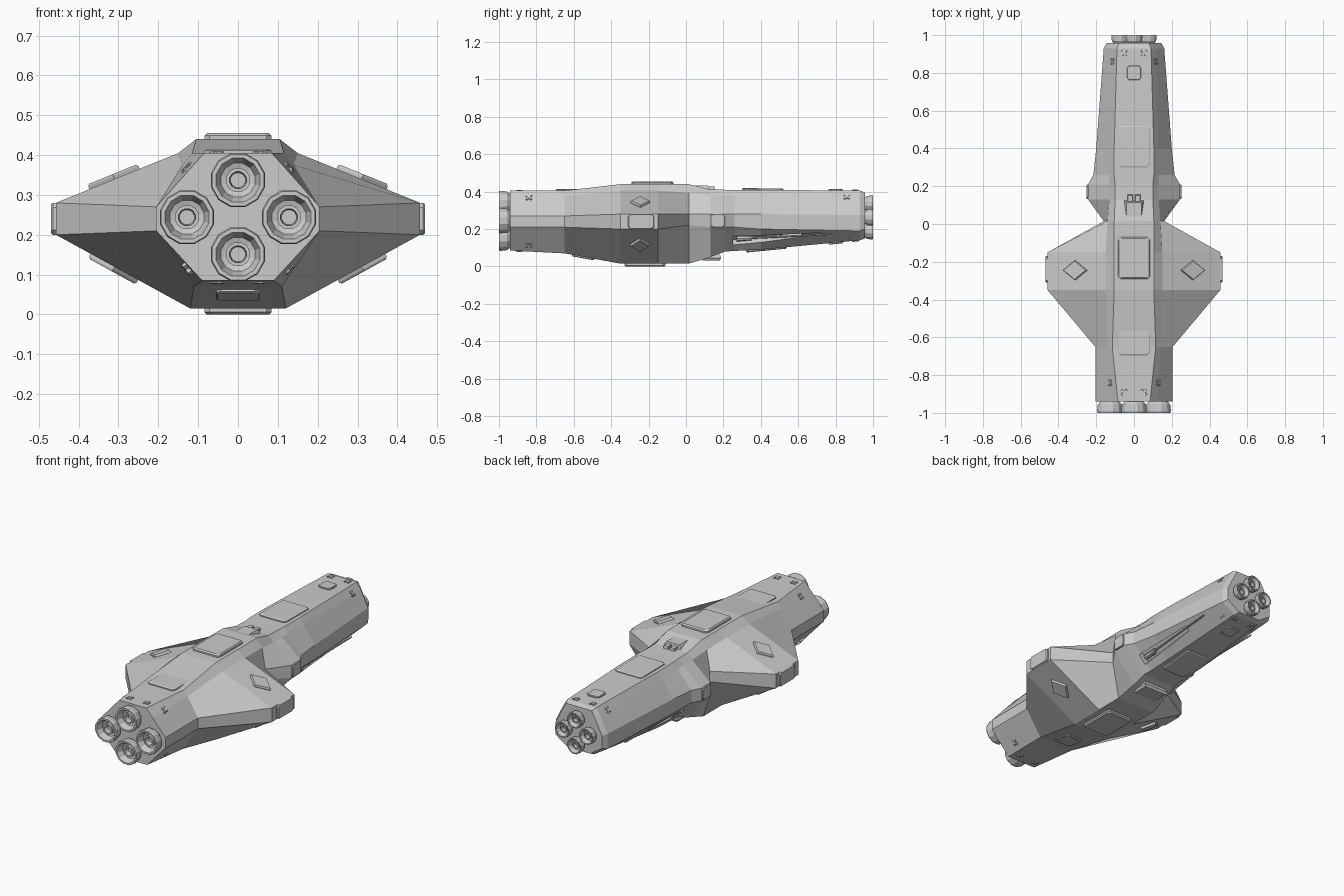
import bpy, bmesh, math
from mathutils import Vector
from mathutils.bvhtree import BVHTree

if "Cube" in bpy.data.objects:
    bpy.data.objects.remove(bpy.data.objects["Cube"])


def finish(name, bm):
    bmesh.ops.recalc_face_normals(bm, faces=bm.faces)
    me = bpy.data.meshes.new(name)
    bm.to_mesh(me)
    bm.free()
    ob = bpy.data.objects.new(name, me)
    bpy.context.collection.objects.link(ob)
    return ob


def loft(bm, rings, caps=True):
    loops = [[bm.verts.new(p) for p in r] for r in rings]
    for a, b in zip(loops, loops[1:]):
        for i in range(len(a)):
            j = (i + 1) % len(a)
            bm.faces.new((a[i], a[j], b[j], b[i]))
    if caps:
        bm.faces.new(loops[0])
        bm.faces.new(loops[-1])


# Hull: ten-sided sections along y
# y, top half width, top z, shoulder x, shoulder z, side x, side upper z, side lower z, bottom half width, bottom z
SECTIONS = [
    (-.94, .085, .405, .125, .36, .205, .27, .21, .09, .085),
    (-.65, .115, .405, .14, .375, .205, .27, .21, .11, .07),
    (-.35, .105, .44, .15, .405, .457, .28, .20, .12, .015),
    (-.15, .105, .44, .15, .405, .457, .28, .20, .12, .015),
    (.015, .105, .44, .14, .395, .16, .28, .22, .12, .015),
    (.13, .10, .412, .13, .38, .243, .28, .21, .11, .05),
    (.21, .10, .41, .13, .378, .243, .28, .21, .105, .08),
    (.26, .105, .41, .13, .38, .215, .28, .21, .10, .083),
    (.40, .105, .41, .13, .378, .20, .28, .20, .10, .09),
    (.93, .09, .405, .115, .365, .16, .275, .19, .08, .14),
    (.957, .08, .395, .10, .36, .145, .27, .20, .07, .15),
]
rings = []
for y, wt, zt, wh, zh, ws, zu, zl, wb, zb in SECTIONS:
    half = [(wt, zt), (wh, zh), (ws, zu), (ws, zl), (wb, zb)]
    rings.append([(x, y, z) for x, z in half] + [(-x, y, z) for x, z in reversed(half)])
bm = bmesh.new()
loft(bm, rings)
bm.normal_update()
surface = BVHTree.FromBMesh(bm)
hull = finish("hull", bm)


def plate(name, start, direction, outlines, low=-.006, high=.008, inset=.93, both=False):
    """Raised plate sitting on the hull where a ray from start lands."""
    d = Vector(direction).normalized()
    p, n, _, _ = surface.ray_cast(Vector(start), d)
    if n.dot(d) > 0:
        n = -n
    v = (Vector((0, 1, 0)) - n * n.y).normalized()
    u = v.cross(n)
    bm = bmesh.new()
    for s in ((1, -1) if both else (1,)):
        for o in outlines:
            cu = sum(q[0] for q in o) / len(o)
            cv = sum(q[1] for q in o) / len(o)
            rr = []
            for h, k in ((low, 1), (high * .6, 1), (high, inset)):
                pts = [p + u * (cu + (a - cu) * k) + v * (cv + (b - cv) * k) + n * h for a, b in o]
                rr.append([(q.x * s, q.y, q.z) for q in pts])
            loft(bm, rr)
    return finish(name, bm)


def rect(a, b, c=.012, ov=0):
    pts = [(a, b - c), (a - c, b), (c - a, b), (-a, b - c), (-a, c - b), (c - a, -b), (a - c, -b), (a, c - b)]
    return [(x, y + ov) for x, y in pts]


def bar(angle, length=.019, width=.005):
    c, s = math.cos(angle), math.sin(angle)
    return [(x * c - y * s, x * s + y * c) for x, y in
            ((length, width), (-length, width), (-length, -width), (length, -width))]


DOWN, UP = (0, 0, -1), (0, 0, 1)

# Top and bottom centre panels
plate("top_bow_hatch", (0, .80, 1), DOWN, [rect(.038, .038)])
plate("top_forward_panel", (0, .41, 1), DOWN, [rect(.084, .11)])
plate("top_middle_panel", (0, -.18, 1), DOWN, [rect(.084, .112)], high=.015)
plate("top_engine_panel", (0, -.66, 1), DOWN, [rect(.084, .095, ov=.06)], high=.01)
plate("bottom_bow_hatch", (0, .80, -1), UP, [rect(.038, .038)])
plate("bottom_forward_panel", (0, .43, -1), UP, [rect(.075, .11)])
plate("bottom_middle_panel", (0, -.22, -1), UP, [rect(.084, .11)], high=.015)
plate("bottom_engine_panel", (0, -.55, -1), UP, [rect(.055, .06)])

# Wing diamonds and tip plates
diamond = [(.068, 0), (0, .052), (-.068, 0), (0, -.052)]
plate("wing_top_diamonds", (.31, -.245, 1), DOWN, [diamond], high=.013, both=True)
plate("wing_bottom_diamonds", (.31, -.245, -1), UP, [diamond], high=.013, both=True)
plate("wing_tip_plates", (1, -.24, .24), (-1, 0, 0), [rect(.04, .07)], high=.012, both=True)
plate("side_bulge_plates", (1, .17, .245), (-1, 0, 0), [rect(.036, .038)], high=.008, both=True)

# Cross-shaped thruster clusters
cross = [bar(math.pi / 4), bar(-math.pi / 4)]
for end, yi, yo, xo in (("bow", .905, .86, .113), ("engine", -.89, -.84, .128)):
    plate(end + "_top_thrusters", (.052, yi, 1), DOWN, cross, high=.005, both=True)
    plate(end + "_upper_side_thrusters", (xo, yo, 1), DOWN, cross, high=.005, both=True)
    plate(end + "_bottom_thrusters", (.052, yi, -1), UP, cross, high=.005, both=True)
    plate(end + "_lower_side_thrusters", (xo, yo, -1), UP, cross, high=.005, both=True)

# Tapered gun slots cut in the lower sides
slot = [(-.026, -.18), (.036, -.18), (.004, .19), (-.026, .19)]
cutter = plate("gun_slot_cutter", (1, .43, .148), (-1, 0, 0), [slot], -.035, .04, 1, True)
cutter.hide_render = True
cutter.hide_viewport = True
cutter.display_type = 'WIRE'
mod = hull.modifiers.new("gun_slots", 'BOOLEAN')
mod.operation = 'DIFFERENCE'
mod.solver = 'EXACT'
mod.object = cutter


# Guns lying in the slots
def rod(bm, a, b, r1, r2, n=8):
    a, b = Vector(a), Vector(b)
    d = (b - a).normalized()
    s = d.cross(Vector((0, 0, 1))).normalized()
    t = s.cross(d)
    loft(bm, [[p + (s * math.cos(k * math.tau / n) + t * math.sin(k * math.tau / n)) * r
               for k in range(n)] for p, r in ((a, r1), (b, r2))])


bm = bmesh.new()
for s in (1, -1):
    rod(bm, (s * .143, .30, .15), (s * .165, .78, .172), .006, .004)
    rod(bm, (s * .141, .27, .148), (s * .146, .35, .152), .015, .012)
    rod(bm, (s * .12, .31, .165), (s * .145, .311, .15), .013, .013)
finish("side_guns", bm)


# Engine nozzles: bell with an inner ring
BELL = [(.05, -.01), (.052, 0), (.066, .016), (.07, .05), (.067, .06), (.057, .06), (.044, .026),
        (.031, .022), (.031, .04), (.022, .04), (.019, .012), (.004, .012)]


def nozzle(name, x, y, z, sign, k, depth):
    bm = bmesh.new()
    loft(bm, [[(x + r * k * math.cos((i + .5) * math.tau / 12), y + sign * d * depth,
                z + r * k * math.sin((i + .5) * math.tau / 12)) for i in range(12)] for r, d in BELL])
    finish(name, bm)


for i, (dx, dz) in enumerate(((0, 1), (1, 0), (0, -1), (-1, 0))):
    nozzle(f"main_nozzle_{i}", dx * .128, -.94, .244 + dz * .093, -1, 1, 1)
    nozzle(f"bow_nozzle_{i}", dx * .075, .957, .262 + dz * .073, 1, .66, .717)


# Bridge fairing, windows and belly turret from small tapered blocks
def block(name, lower, upper):
    bm = bmesh.new()
    loft(bm, [[(x0, y0, z), (x1, y0, z), (x1, y1, z), (x0, y1, z)]
              for x0, x1, y0, y1, z in (lower, upper)])
    finish(name, bm)


block("bridge_fairing", (-.06, .06, .0, .13, .40), (-.04, .04, .0, .115, .434))
for s in (-1, 1):
    block("bridge_window", (s * .02 - .015, s * .02 + .015, .11, .157, .40),
          (s * .02 - .013, s * .02 + .013, .11, .152, .427))
block("belly_turret_stalk", (-.035, .035, .105, .165, .05), (-.04, .04, .1, .17, .10))
block("belly_turret_base", (-.07, .07, .09, .18, .032), (-.078, .078, .082, .188, .045))
block("belly_turret_top", (-.078, .078, .082, .188, .045), (-.07, .07, .09, .18, .066))
